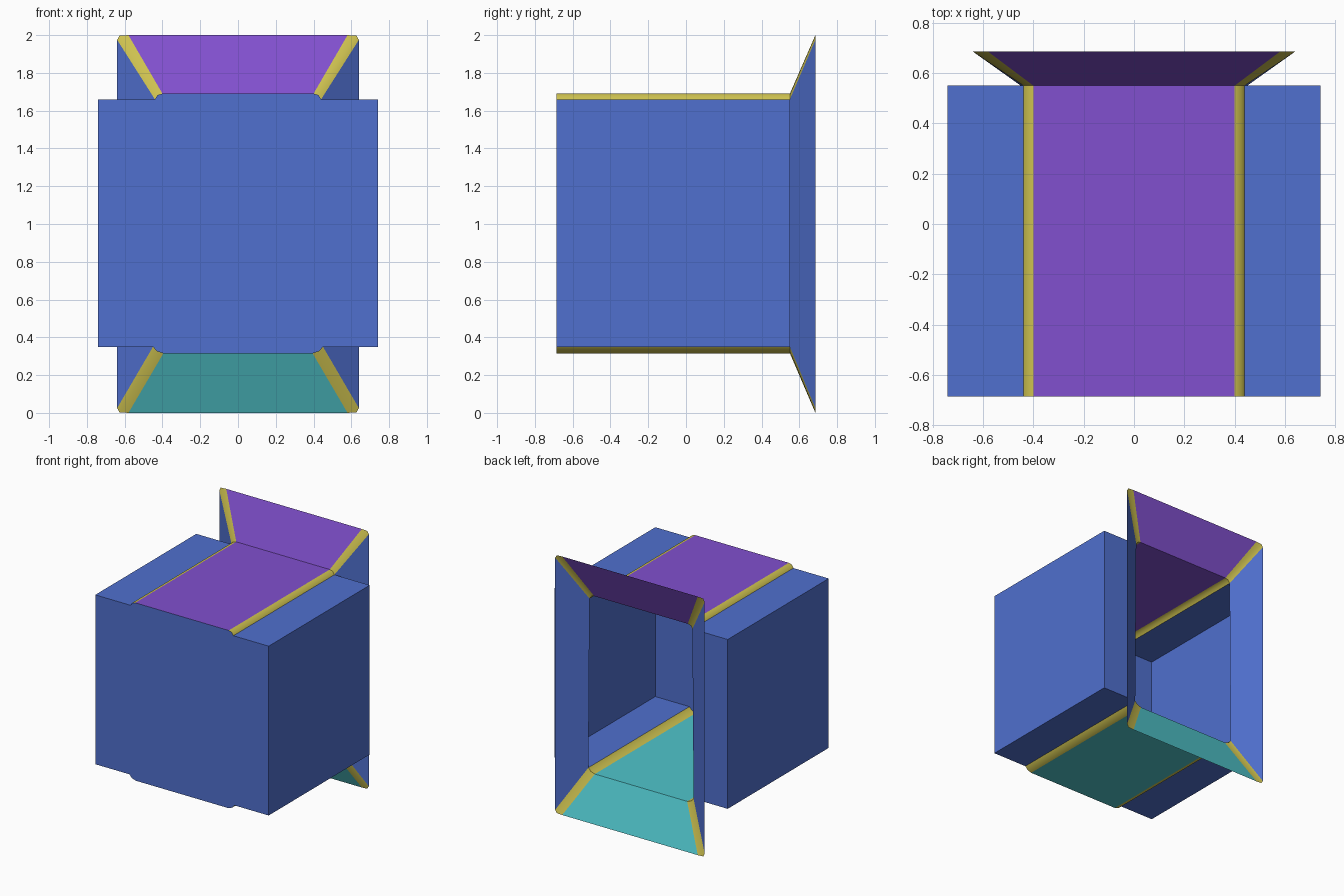
import bpy

if "Cube" in bpy.data.objects:
    bpy.data.objects.remove(bpy.data.objects["Cube"])

def material(name, rgb):
    m = bpy.data.materials.new(name)
    m.diffuse_color = (*rgb, 1)
    m.use_nodes = True
    m.node_tree.nodes["Principled BSDF"].inputs["Base Color"].default_value = m.diffuse_color
    return m

BLUE = material("blue", (0.08, 0.16, 0.62))
PURPLE = material("purple", (0.22, 0.08, 0.62))
TEAL = material("teal", (0.08, 0.56, 0.60))
YELLOW = material("yellow", (0.62, 0.54, 0.08))

FRONT, NECK, RIM = -0.685, 0.55, 0.685
W = 0.742                       # half width of the room

def sheet(name, verts, faces, mat, mirror=False, smooth=False):
    me = bpy.data.meshes.new(name)
    me.from_pydata(verts, [], faces)
    me.materials.append(mat)
    me.polygons.foreach_set("use_smooth", [smooth] * len(me.polygons))
    ob = bpy.data.objects.new(name, me)
    bpy.context.collection.objects.link(ob)
    if mirror:
        mod = ob.modifiers.new("mirror", 'MIRROR')
        mod.use_mirror_merge = False
    return ob

def loft(name, a, ya, b, yb, mat, **kw):
    """Skin between two open xz profiles placed at depths ya and yb."""
    n = len(a)
    verts = [(x, ya, z) for x, z in a] + [(x, yb, z) for x, z in b]
    faces = [(i, i + n, i + n + 1, i + 1) for i in range(n - 1)]
    return sheet(name, verts, faces, mat, **kw)

# Right-hand half profiles at the neck and at the flared rim
top = [(0.40, 1.69), (0.425, 1.683), (0.44, 1.66)]
bottom = [(0.45, 0.35), (0.43, 0.327), (0.395, 0.315)]
rim_top = [(0.58, 2.0), (0.627, 1.997), (0.64, 1.975)]
rim_bottom = [(0.64, 0.025), (0.627, 0.003), (0.58, 0.0)]
pocket = [top[-1], (W, 1.66), (W, 0.35), bottom[0]]

def across(p):
    return [(-p[0], p[1]), p]

# Roof and floor panels, straight run then flare
for part, neck, rim, mat in (("roof", top[0], rim_top[0], PURPLE),
                             ("floor", bottom[-1], rim_bottom[-1], TEAL)):
    ends = across(neck) if part == "roof" else across(neck)[::-1]
    lip = across(rim) if part == "roof" else across(rim)[::-1]
    loft(part, ends, FRONT, ends, NECK, mat)
    loft(part + "_flare", ends, NECK, lip, RIM, mat)

# Rounded corner trims
for part, neck, rim in (("top_trim", top, rim_top), ("bottom_trim", bottom, rim_bottom)):
    loft(part, neck, FRONT, neck, NECK, YELLOW, mirror=True, smooth=True)
    loft(part + "_flare", neck, NECK, rim, RIM, YELLOW, mirror=True, smooth=True)

# Side pockets, their back walls, and the flared side panels
loft("side_pocket", pocket, FRONT, pocket, NECK, BLUE, mirror=True)
sheet("pocket_back", [(x, NECK, z) for x, z in pocket], [(0, 1, 2, 3)], BLUE, mirror=True)
loft("side_flare", [top[-1], bottom[0]], NECK, [rim_top[-1], rim_bottom[0]], RIM, BLUE, mirror=True)

# Front wall closing the whole outline
half = top + pocket[1:3] + bottom
outline = half + [(-x, z) for x, z in reversed(half)]
sheet("front_wall", [(x, FRONT, z) for x, z in outline],
      [tuple(reversed(range(len(outline))))], BLUE)
